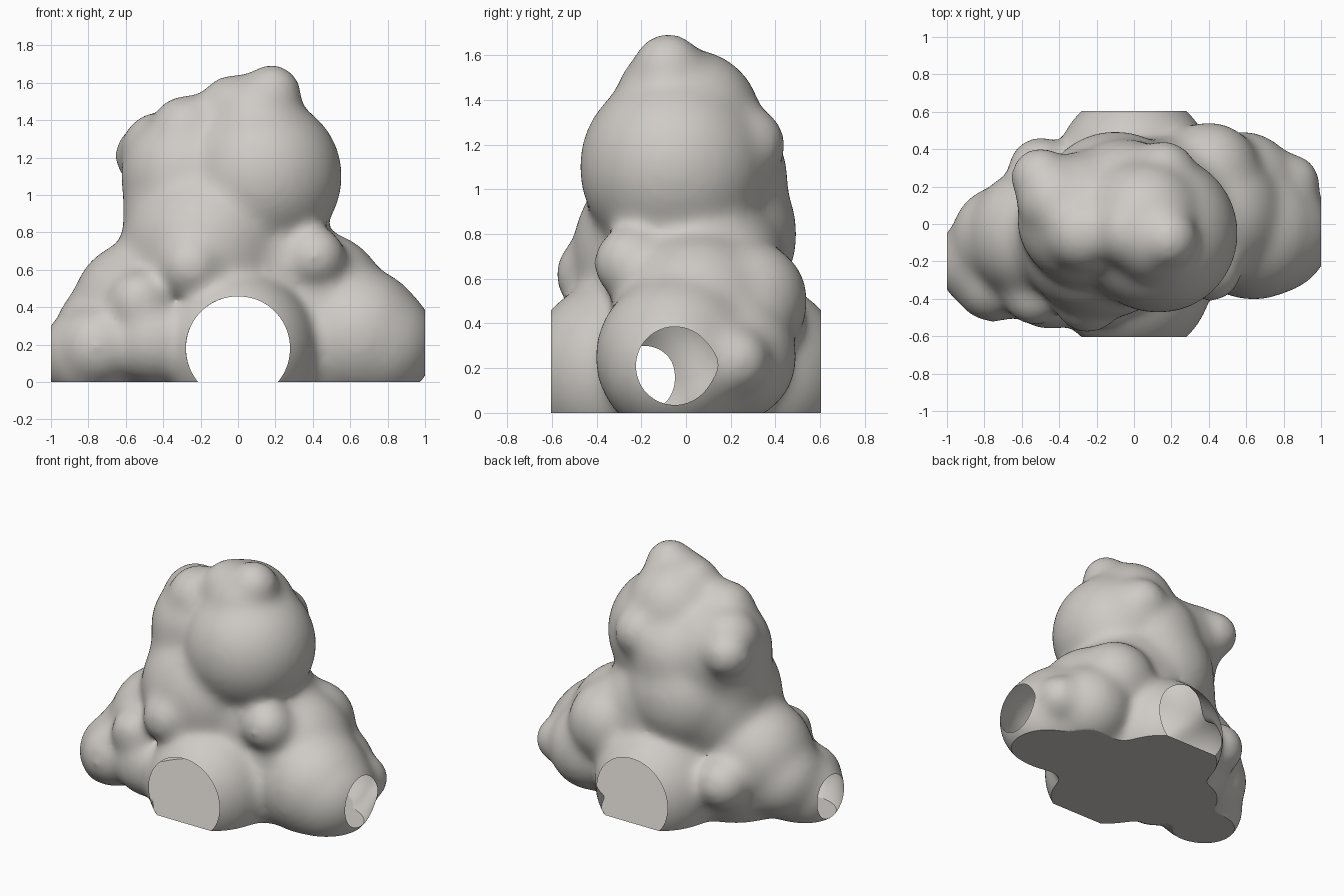
import bpy
import bmesh
from mathutils import Matrix, Vector

cube = bpy.data.objects.get("Cube")
if cube:
    bpy.data.objects.remove(cube, do_unlink=True)

stone = bpy.data.materials.new("warm_grey")
stone.use_nodes = True
colour = (0.62, 0.595, 0.56, 1)
stone.diffuse_color = colour
stone.node_tree.nodes["Principled BSDF"].inputs["Base Color"].default_value = colour

# Rounded lumps: x, y, z, radius
lumps = [
    (0, -.3, .18, .42),          # wide base
    (0, .3, .18, .42),
    (0, 0, .25, .5),
    (.33, .02, .22, .4),
    (-.38, -.02, .22, .37),
    (-.17, -.05, .72, .46),      # torso
    (-.1, .08, .8, .42),
    (.12, .04, .62, .42),
    (-.29, 0, .92, .33),
    (.13, -.05, 1.1, .43),       # large upper lump
    (.06, .02, 1.31, .32),       # crown
    (.1, -.07, 1.4, .25),
    (.18, -.08, 1.54, .165),
    (-.02, -.04, 1.45, .2),
    (-.27, .03, 1.1, .36),       # upper left mass
    (-.05, .12, 1.05, .34),
    (-.27, -.05, 1.33, .21),
    (-.42, .12, 1.24, .21),
    (-.5, .25, 1.21, .165),
    (.16, .27, 1.2, .18),
    (.42, .05, .43, .38),        # right flank
    (.64, -.04, .25, .37),
    (.73, -.05, .21, .33),
    (.4, .27, .5, .28),
    (.58, .2, .25, .3),
    (.84, .22, .23, .16),
    (.41, -.25, .67, .17),
    (-.53, -.06, .4, .36),       # left flank
    (-.7, -.07, .27, .28),
    (-.8, -.2, .15, .26),
    (-.75, -.31, .19, .22),
    (-.53, -.38, .43, .17),
    (-.25, -.41, .62, .18),
    (-.45, -.33, .22, .24),
    (-.5, .29, .3, .18),
]

bm = bmesh.new()
for x, y, z, r in lumps:
    bmesh.ops.create_icosphere(bm, subdivisions=4, radius=r,
                               matrix=Matrix.Translation((x, y, z)))
mesh = bpy.data.meshes.new("lumpy_shell")
bm.to_mesh(mesh)
bm.free()
shell = bpy.data.objects.new("lumpy_shell", mesh)
bpy.context.collection.objects.link(shell)

# Merge the lumps into one skin and melt the creases
remesh = shell.modifiers.new("merge", 'REMESH')
remesh.mode = 'VOXEL'
remesh.voxel_size = .022
melt = shell.modifiers.new("melt", 'SMOOTH')
melt.factor = .5
melt.iterations = 55
graph = bpy.context.evaluated_depsgraph_get()
skin = bpy.data.meshes.new_from_object(shell.evaluated_get(graph))
shell.modifiers.clear()
shell.data = skin

bm = bmesh.new()
bm.from_mesh(skin)


def slice_at(point, normal, remove):
    bmesh.ops.bisect_plane(
        bm, geom=bm.verts[:] + bm.edges[:] + bm.faces[:], dist=1e-5,
        plane_co=Vector(point), plane_no=Vector(normal), clear_outer=remove)


# Press the underside flat, then slice the sides open to leave a hollow shell
slice_at((0, 0, 0), (0, 0, -1), False)
for v in bm.verts:
    v.co.z = max(v.co.z, 0)
for side in (-1, 1):
    slice_at((side, 0, 0), (side, 0, 0), True)
    slice_at((0, side * .605, 0), (0, side, 0), True)
bm.to_mesh(skin)
bm.free()

skin.materials.clear()
skin.materials.append(stone)
bpy.context.view_layer.objects.active = shell
shell.select_set(True)
bpy.ops.object.shade_smooth_by_angle(angle=.7)
